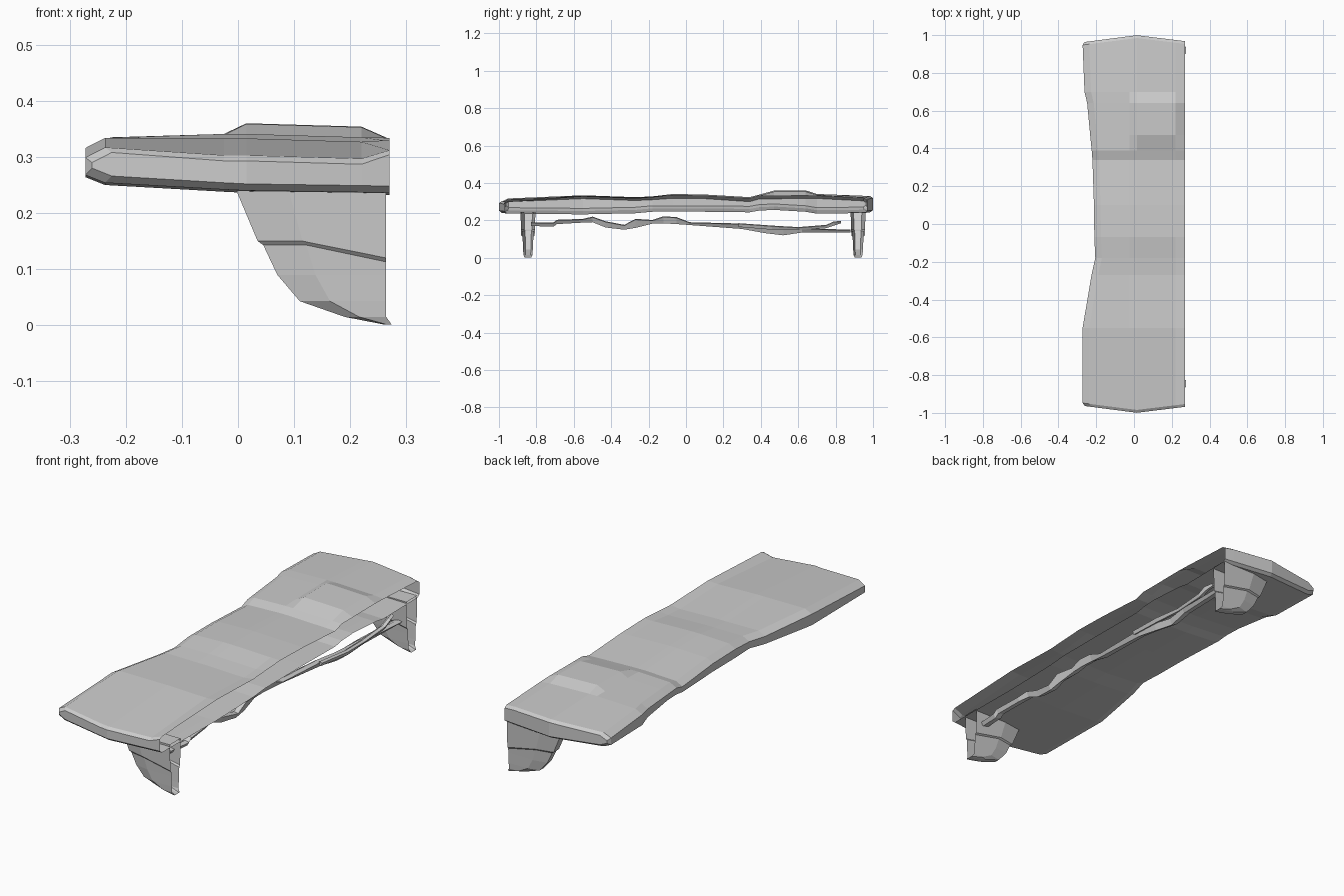
import bpy, bmesh


def loft(name, rings, closed=False, caps=True):
    """Skin a list of equal-length point rings; open rings leave the wall side open."""
    bm = bmesh.new()
    vs = [[bm.verts.new(p) for p in r] for r in rings]
    n = len(rings[0])
    for a, b in zip(vs, vs[1:]):
        for i in range(n if closed else n - 1):
            j = (i + 1) % n
            bm.faces.new((a[i], a[j], b[j], b[i]))
    if caps:
        for r in (vs[0], vs[-1]):
            for i in range(n // 2 - 1):
                q = (r[i], r[i + 1], r[n - 2 - i], r[n - 1 - i])
                bm.faces.new(q if len(set(q)) == 4 else q[:3])
    bmesh.ops.recalc_face_normals(bm, faces=bm.faces)
    me = bpy.data.meshes.new(name)
    bm.to_mesh(me)
    bm.free()
    ob = bpy.data.objects.new(name, me)
    bpy.context.collection.objects.link(ob)
    return ob


# Shelf board: y, front edge x, top z at front / middle / wall, bottom z
stations = [
    (-1.00, -0.260, 0.308, 0.293, 0.308, 0.252),
    (-0.985, -0.272, 0.317, 0.303, 0.316, 0.240),
    (-0.55, -0.272, 0.334, 0.333, 0.334, 0.236),
    (-0.27, -0.225, 0.324, 0.322, 0.326, 0.242),
    (-0.18, -0.205, 0.328, 0.328, 0.332, 0.250),
    (-0.07, -0.210, 0.336, 0.341, 0.338, 0.250),
    (0.10, -0.212, 0.334, 0.338, 0.334, 0.250),
    (0.34, -0.220, 0.318, 0.324, 0.320, 0.247),
    (0.39, -0.224, 0.332, 0.337, 0.335, 0.256),
    (0.47, -0.232, 0.333, 0.359, 0.335, 0.260),
    (0.64, -0.248, 0.335, 0.360, 0.336, 0.250),
    (0.70, -0.262, 0.335, 0.341, 0.334, 0.240),
    (0.985, -0.272, 0.322, 0.330, 0.322, 0.243),
    (1.00, -0.262, 0.312, 0.320, 0.312, 0.254),
]


def board_ring(y, fx, tf, tm, tw, b):
    low = min(tm, tf + 0.006)
    top = [(0.27, tw - 0.004), (0.22, tm - 0.006), (0.015, tm),
           (-0.025, low), (fx + 0.035, tf), (fx, tf - 0.018)]
    bot = [(fx, b + 0.028), (fx + 0.035, b + 0.014), (-0.025, b + 0.002),
           (0.015, b), (0.22, b - 0.003), (0.27, b - 0.004)]
    bow = 0.035 if abs(y) > 0.9 else 0
    return [(x, y * (1 - bow * abs(x - 0.02) / 0.27), z) for x, z in top + bot]


loft("shelf_board", [board_ring(*s) for s in stations])


# Wall brackets: z, front x, half thickness, per level from top to foot
levels = [(0.245, -0.005, 0.040), (0.150, 0.035, 0.036), (0.143, 0.045, 0.030),
          (0.090, 0.070, 0.028), (0.043, 0.110, 0.026), (0.015, 0.190, 0.024),
          (0.001, 0.262, 0.018)]


def bracket(name, y, flip):
    rings = []
    for z, fx, t in levels:
        wx = 0.264 if z > 0.01 else 0.274
        zb = max(z - 0.03, 0) if 0.1 < z < 0.2 else z
        mid = fx + (wx - fx) * 0.35
        rings.append([(wx, y - t * flip, zb), (mid, y - t * flip, z),
                      (fx, y - t * 0.5 * flip, z), (fx, y + t * 0.6 * flip, z),
                      (mid, y + t * flip, z), (wx, y + t * flip, zb)])
    loft(name, rings)


bracket("left_bracket", -0.845, 1)
bracket("right_bracket", 0.92, -1)


# Gnarled root between the brackets: y, x, bottom z, top z
root = [(-0.83, 0.21, 0.170, 0.190), (-0.71, 0.22, 0.166, 0.188), (-0.69, 0.22, 0.180, 0.203),
        (-0.55, 0.21, 0.188, 0.208), (-0.50, 0.20, 0.190, 0.220), (-0.43, 0.20, 0.162, 0.195),
        (-0.33, 0.21, 0.150, 0.176), (-0.27, 0.21, 0.160, 0.208), (-0.18, 0.20, 0.182, 0.202),
        (-0.12, 0.20, 0.184, 0.222), (-0.05, 0.20, 0.180, 0.217), (0.02, 0.20, 0.175, 0.190),
        (0.30, 0.21, 0.154, 0.183), (0.42, 0.21, 0.132, 0.168), (0.52, 0.20, 0.120, 0.155),
        (0.62, 0.21, 0.135, 0.158), (0.88, 0.22, 0.136, 0.150)]
branch = [(0.28, 0.23, 0.165, 0.185), (0.46, 0.24, 0.150, 0.172), (0.60, 0.23, 0.150, 0.164),
          (0.75, 0.23, 0.158, 0.176), (0.79, 0.23, 0.172, 0.194), (0.83, 0.22, 0.185, 0.197)]


def strand(name, pts, w):
    loft(name, [[(x - w, y, (a + b) / 2), (x, y, b), (x + w, y, b - 0.004),
                 (x + w * 0.5, y, a)] for y, x, a, b in pts], closed=True)


strand("root_strand", root, 0.022)
strand("root_branch", branch, 0.014)
